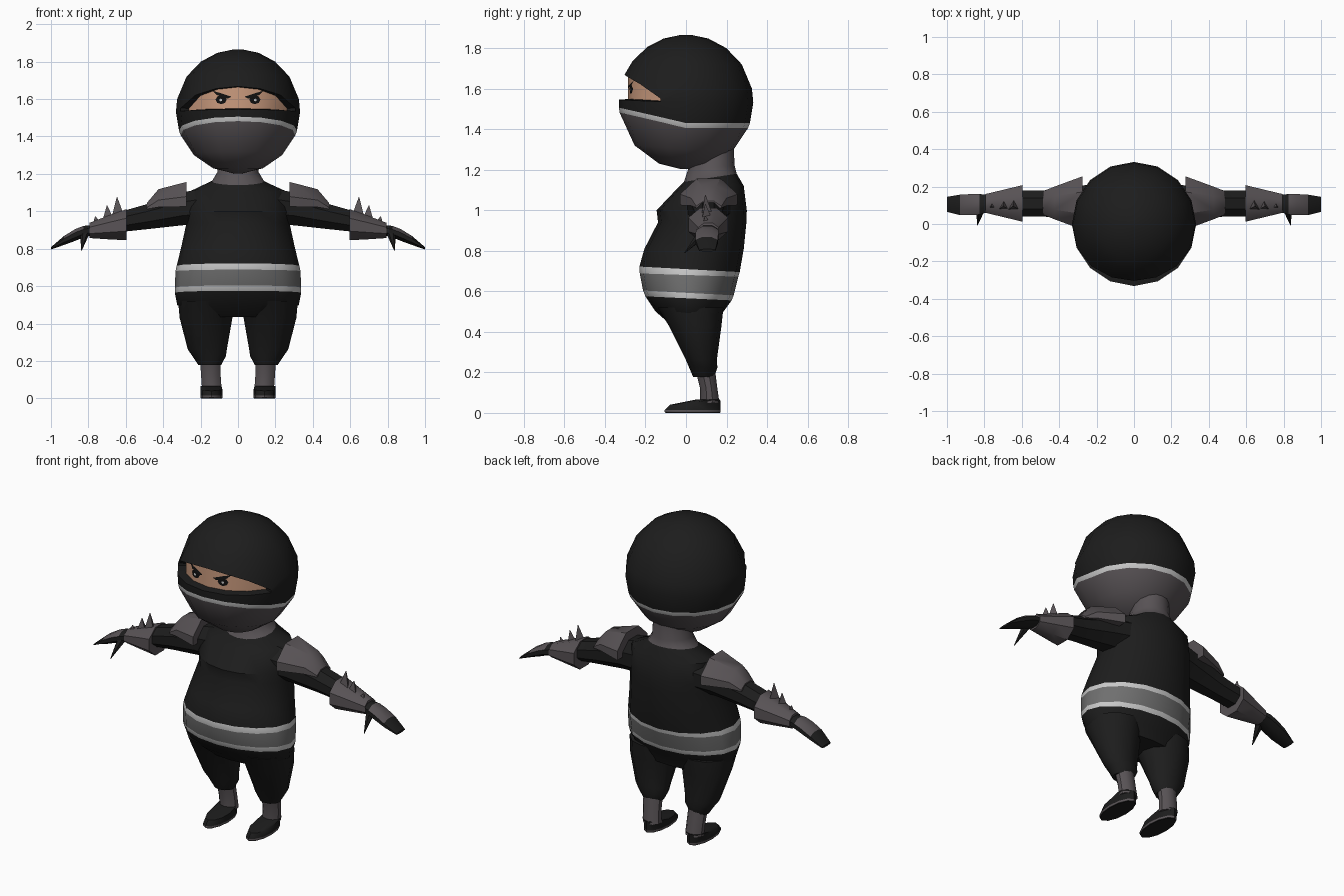
import bpy, bmesh, math
from mathutils import Vector

if "Cube" in bpy.data.objects:
    bpy.data.objects.remove(bpy.data.objects["Cube"])

COLOURS = {
    "black cloth": (0.012, 0.012, 0.012),
    "dark grey": (0.098, 0.086, 0.092),
    "belt grey": (0.16, 0.16, 0.16),
    "light trim": (0.58, 0.58, 0.58),
    "skin": (0.60, 0.33, 0.21),
    "eye black": (0.005, 0.005, 0.005),
}
B, G, BELT, TRIM, SKIN, EYE = range(6)
MATS = []
for mat_name, rgb in COLOURS.items():
    m = bpy.data.materials.new(mat_name)
    m.diffuse_color = (*rgb, 1)
    m.use_nodes = True
    m.node_tree.nodes["Principled BSDF"].inputs["Base Color"].default_value = m.diffuse_color
    MATS.append(m)


def finish(name, bm, mirror=False, angle=40):
    me = bpy.data.meshes.new(name)
    for m in MATS:
        me.materials.append(m)
    bm.to_mesh(me)
    bm.free()
    me.shade_smooth()
    me.set_sharp_from_angle(angle=math.radians(angle))
    ob = bpy.data.objects.new(name, me)
    bpy.context.collection.objects.link(ob)
    if mirror:
        mod = ob.modifiers.new("mirror", 'MIRROR')
        mod.use_mirror_merge = False
    return ob


def loft(rings, bands):
    """Skin a list of rings; bands gives the colour of each strip."""
    bm = bmesh.new()
    vs = [[bm.verts.new(p) for p in r] for r in rings]
    n = len(rings[0])
    if isinstance(bands, int):
        bands = [bands] * (len(rings) - 1)
    strips = []
    for i, mat in enumerate(bands):
        strip = []
        for j in range(n):
            k = (j + 1) % n
            f = bm.faces.new((vs[i][j], vs[i][k], vs[i + 1][k], vs[i + 1][j]))
            f.material_index = mat
            strip.append(f)
        strips.append(strip)
    bm.faces.new(vs[0]).material_index = bands[0]
    bm.faces.new(vs[-1]).material_index = bands[-1]
    bmesh.ops.recalc_face_normals(bm, faces=bm.faces)
    return bm, strips


def ring_z(zf, zb, x0, x1, y0, y1, n=16):
    """Oval lying flat, zf at its front and zb at its back."""
    pts = []
    for j in range(n):
        a = 2 * math.pi * j / n
        t = (1 - math.cos(a)) / 2
        pts.append((((x0 + x1) + (x1 - x0) * math.sin(a)) / 2,
                    y0 + (y1 - y0) * t, zf + (zb - zf) * t))
    return pts


def ring_x(x, y0, y1, z0, z1, n=8, floor=-9):
    """Upright polygon around an arm, flat side on top."""
    s = 0.5 / math.cos(math.pi / n)
    pts = []
    for j in range(n):
        a = 2 * math.pi * (j + 0.5) / n
        pts.append((x, (y0 + y1) / 2 + (y1 - y0) * s * math.cos(a),
                    max(floor, (z0 + z1) / 2 + (z1 - z0) * s * math.sin(a))))
    return pts


# Head: sphere with tilted rings for the trim and a recessed eye slit
R, ZC, N = 0.332, 1.534, 16
SLIT_TOP = {0: 1.668, 1: 1.656, 2: 1.622, 3: 1.552}


def head_ring(zb, zf, slit=False):
    pts = []
    for j in range(N):
        a = 2 * math.pi * j / N
        z = zb + (zf - zb) * max(0, math.cos(a))
        if slit:
            z = SLIT_TOP.get(min(j, N - j), 1.6)
        r = math.sqrt(max(R * R - (z - ZC) ** 2, 1e-4))
        pts.append((r * math.sin(a), -r * math.cos(a), z))
    return pts


head_levels = [(1.203, 1.203), (1.23, 1.23), (1.30, 1.32), (1.405, 1.482), (1.43, 1.506),
               (1.53, 1.545), None, (1.72, 1.735), (1.80, 1.805), (1.847, 1.847), (1.865, 1.865)]
rings = [head_ring(*l) if l else head_ring(0, 0, True) for l in head_levels]
bm, strips = loft(rings, [G, G, G, TRIM] + [B] * 6)
slit = [f for j, f in enumerate(strips[5]) if j < 3 or j >= N - 3]
bmesh.ops.inset_region(bm, faces=slit, thickness=0.004)
SR = 0.285
for v in {v for f in slit for v in f.verts}:
    xy = Vector((v.co.x, v.co.y)).normalized() * SR
    v.co.x, v.co.y = xy
for f in slit:
    f.material_index = SKIN
finish("head", bm)


# Eyes and brows: thin plates following the face
def face_plate(name, pts, mat, off):
    bm = bmesh.new()
    bend = SR * math.sin(math.pi / 8)
    vs = []
    for x, z in pts:
        y = -SR + 0.199 * min(x, bend) + 0.668 * max(0, x - bend)
        vs.append(bm.verts.new((x, y - off, z)))
    f = bm.faces.new(vs)
    f.normal_update()
    if f.normal.y > 0:
        f.normal_flip()
    f.material_index = mat
    finish(name, bm, True)


def disc(x, z, rx, rz, n=8):
    return [(x + rx * math.cos(2 * math.pi * i / n), z + rz * math.sin(2 * math.pi * i / n))
            for i in range(n)]


face_plate("eye", disc(0.09, 1.597, 0.03, 0.024), EYE, 0.005)
face_plate("eye_glint", disc(0.092, 1.595, 0.008, 0.007), TRIM, 0.008)
face_plate("brow", [(0.035, 1.613), (0.135, 1.645), (0.115, 1.622), (0.055, 1.602)], EYE, 0.008)

# Torso with neck, belt and hips: front z, back z, half width, front y, back y
torso = [(1.32, 1.32, .10, .05, .235), (1.2, 1.22, .11, .01, .24), (1.14, 1.18, .14, -.01, .25),
         (1.10, 1.12, .25, -.05, .285), (1.0, 1.0, .275, -.145, .30), (.94, .94, .275, -.138, .298),
         (.81, .81, .303, -.205, .285), (.722, .695, .328, -.23, .265), (.688, .672, .334, -.228, .258),
         (.604, .58, .338, -.212, .235), (.575, .555, .338, -.2, .225), (.50, .50, .325, -.15, .185),
         (.435, .435, .25, -.075, .16)]
bm, _ = loft([ring_z(a, b, -w, w, f, k) for a, b, w, f, k in torso],
             [G, G] + [B] * 5 + [TRIM, BELT, TRIM, B, B])
finish("torso", bm)

# Trouser legs: z, inner x, outer x, front y, back y
leg = [(.52, .01, .32, -.14, .185), (.43, .03, .312, -.085, .175), (.26, .06, .268, .0, .152),
       (.225, .065, .243, .015, .155), (.178, .09, .212, .035, .14)]
bm, _ = loft([ring_z(z, z, *r, n=12) for z, *r in leg], B)
finish("trouser_leg", bm, True)

# Ankle wraps
ankle = [(.20, .092, .205, .05, .145), (.12, .09, .2, .07, .155), (.05, .085, .195, .07, .165)]
bm, _ = loft([ring_z(z, z, *r, n=10) for z, *r in ankle], G)
finish("ankle_wrap", bm, True)

# Shoes with a thin grey sole edge
shoe = [(.066, .066, .088, .2, .05, .167), (.04, .06, .084, .2, -.08, .17),
        (.014, .014, .083, .2, -.105, .17), (.004, .004, .083, .2, -.105, .17),
        (0, 0, .086, .197, -.1, .167)]
bm, _ = loft([ring_z(*r, n=12) for r in shoe], [B, B, G, B])
finish("shoe", bm, True)

# Sleeves, shoulder pads and bracers: x, y range, z range
sleeve = [(.2, -.0, .22, .93, 1.12), (.3, .015, .2, .925, 1.10), (.48, .04, .18, .905, 1.04),
          (.62, .04, .18, .89, 1.0)]
bm, _ = loft([ring_x(*r) for r in sleeve], B)
finish("sleeve", bm, True)

pad = [(.275, -.03, .255, .89, 1.157, 1.025), (.425, .025, .2, .92, 1.118, 1.022),
       (.487, .05, .175, .96, 1.045, 1.012)]
bm, _ = loft([ring_x(*r[:5], floor=r[5]) for r in pad], G)
finish("shoulder_pad", bm, True)

bracer = [(.595, .012, .208, .845, 1.012), (.69, .035, .185, .85, .978), (.795, .06, .16, .857, .938)]
bm, _ = loft([ring_x(*r) for r in bracer], G)
finish("bracer", bm, True)

# Hand, with a grey guard on its back
hand = [(.78, .065, .155, .872, .927), (.825, .05, .16, .86, .922), (.87, .047, .16, .842, .905),
        (.93, .047, .157, .82, .868), (1.0, .065, .145, .796, .808)]
bm, strips = loft([ring_x(*r) for r in hand], B)
for f in strips[1] + strips[2]:
    if f.normal.z > 0.75:
        f.material_index = G
finish("hand", bm, True)


# Thumb and bracer spikes: cones aimed from base to tip
def spike(name, base, tip, radius, sides, mat):
    bm = bmesh.new()
    base, tip = Vector(base), Vector(tip)
    d = tip - base
    bmesh.ops.create_cone(bm, cap_ends=True, segments=sides, radius1=radius, radius2=0.002, depth=d.length)
    rot = Vector((0, 0, 1)).rotation_difference(d).to_matrix()
    for v in bm.verts:
        v.co = rot @ v.co + (base + tip) / 2
    for f in bm.faces:
        f.material_index = mat
    finish(name, bm, True)


spike("thumb", (.82, .075, .88), (.837, -.006, .79), .024, 6, B)
for i, (bx, bz, tx, tz, r) in enumerate([(.642, .985, .647, 1.075, .034), (.695, .965, .70, 1.03, .03),
                                         (.755, .935, .763, .972, .025)]):
    spike("bracer_spike_%d" % (i + 1), (bx, .095, bz), (tx, .095, tz), r, 3, G)
